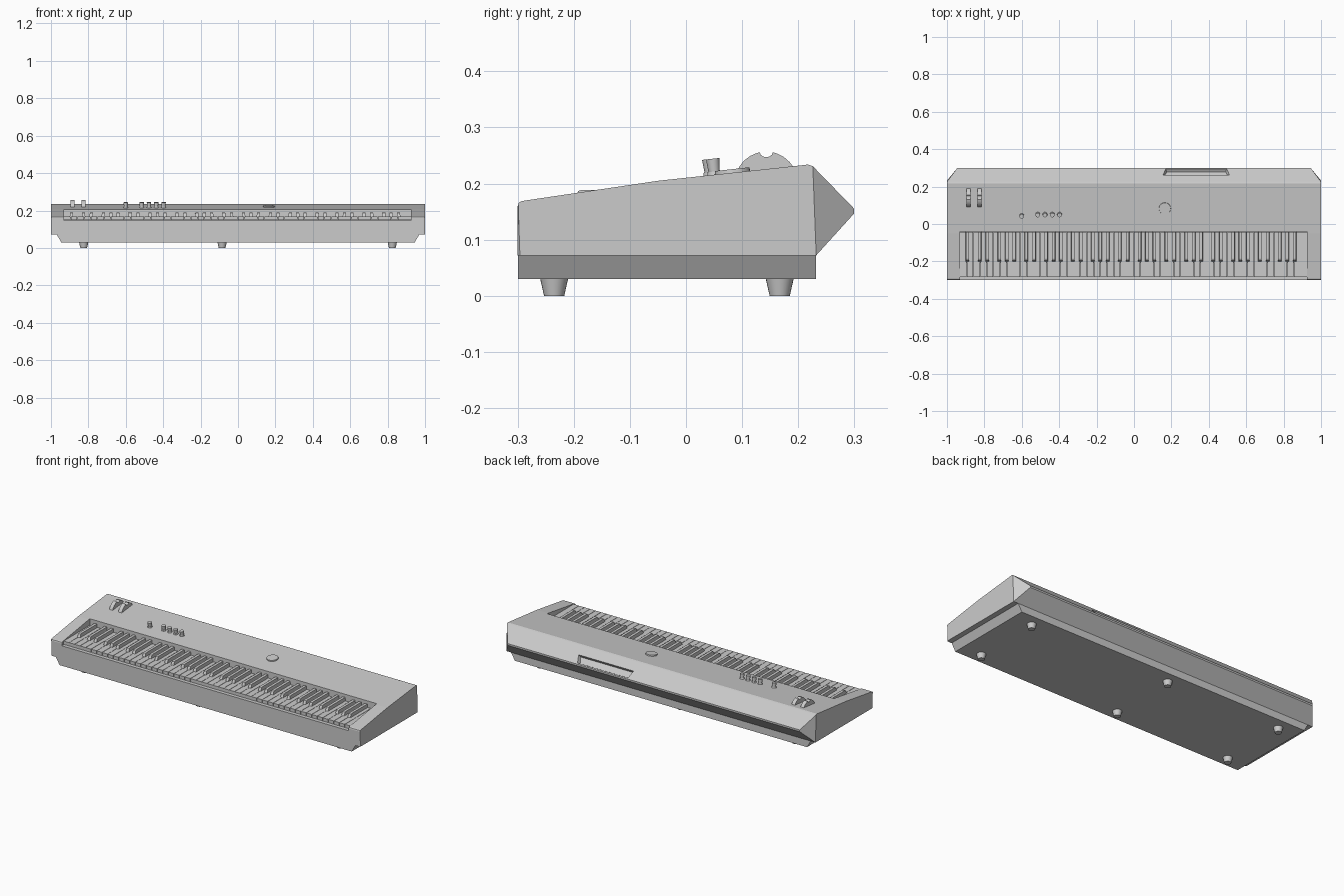
import bpy, bmesh, math
from mathutils import Matrix, Vector

if "Cube" in bpy.data.objects:
    bpy.data.objects.remove(bpy.data.objects["Cube"])

SLOPE = math.atan2(0.030, 0.27)      # tilt of the control panel


def panel_z(y):
    return 0.205 + (y + 0.05) * 0.030 / 0.27


def finish(name, bm, smooth=False):
    bmesh.ops.recalc_face_normals(bm, faces=bm.faces)
    me = bpy.data.meshes.new(name)
    bm.to_mesh(me)
    bm.free()
    ob = bpy.data.objects.new(name, me)
    bpy.context.collection.objects.link(ob)
    if smooth:
        bpy.ops.object.select_all(action='DESELECT')
        ob.select_set(True)
        bpy.context.view_layer.objects.active = ob
        bpy.ops.object.shade_smooth_by_angle(angle=math.radians(35))
    return ob


def add_prism(bm, pts, x0, x1, insets=None):
    """Extrude a y-z outline along x; insets pull single points inwards."""
    ins = insets or [0] * len(pts)
    a = [bm.verts.new((x0 + i, y, z)) for (y, z), i in zip(pts, ins)]
    b = [bm.verts.new((x1 - i, y, z)) for (y, z), i in zip(pts, ins)]
    n = len(pts)
    for i in range(n):
        j = (i + 1) % n
        bm.faces.new((a[i], a[j], b[j], b[i]))
    return a, b


def capped_prism(bm, pts, x0, x1, insets=None):
    a, b = add_prism(bm, pts, x0, x1, insets)
    bm.faces.new(a)
    bm.faces.new(b[::-1])


def add_box(bm, x0, x1, y0, y1, z0, z1):
    capped_prism(bm, [(y0, z0), (y1, z0), (y1, z1), (y0, z1)], x0, x1)


def add_cone(bm, loc, r1, r2, h, tilt=0, seg=24):
    m = Matrix.Translation(loc) @ Matrix.Rotation(tilt, 4, 'X') @ Matrix.Translation((0, 0, h / 2))
    bmesh.ops.create_cone(bm, cap_ends=True, segments=seg, radius1=r1, radius2=r2, depth=h, matrix=m)


# upper case: wedge profile with a pointed back that narrows at the ends
bm = bmesh.new()
outline = [(-0.300, 0.072), (-0.300, 0.160), (-0.298, 0.166), (-0.292, 0.169), (-0.05, 0.205),
           (0.205, 0.2325), (0.217, 0.234), (0.226, 0.231), (0.299, 0.156), (0.299, 0.146), (0.232, 0.072)]
insets = [0.010, 0.010, 0.009, 0.006, 0, 0, 0, 0, 0.055, 0.055, 0]
corner = [(-0.289, 0.072), (-0.297, 0.072)]
insets = [0.0] * 8 + [0.055, 0.055, 0.0]
a, b = add_prism(bm, outline, -1, 1, insets)
for side in (a, b):
    bm.faces.new(side[:8] + side[10:])
    bm.faces.new(side[7:])
front = [e for e in bm.edges if all(v.co.y < -0.2999 for v in e.verts)
         and abs(e.verts[0].co.x - e.verts[1].co.x) < 1e-6]
bmesh.ops.bevel(bm, geom=front, offset=0.008, segments=3, affect='EDGES', profile=0.5)
case = finish("upper_case", bm)

# cutters: key bed opening and rear carry handle pocket
bm = bmesh.new()
add_box(bm, -0.93, 0.926, -0.34, -0.04, 0.147, 0.30)
bed_cut = finish("key_bed_cutter", bm)
bm = bmesh.new()
capped_prism(bm, [(0.274, 0.210), (0.313, 0.171), (0.278, 0.152), (0.254, 0.178)],
             0.150, 0.515, [-0.003, 0.013, 0.025, 0.012])
handle_cut = finish("handle_pocket_cutter", bm)
bpy.context.view_layer.objects.active = case
for cut in (bed_cut, handle_cut):
    cut.hide_render = True
    mod = case.modifiers.new("cut", 'BOOLEAN')
    mod.operation = 'DIFFERENCE'
    mod.solver = 'EXACT'
    mod.object = cut
    bpy.ops.object.modifier_apply(modifier=mod.name)
    bpy.data.objects.remove(cut)

# lower case: tray with sloping ends
bm = bmesh.new()
ends = [(-0.945, 0.030), (0.945, 0.030), (0.970, 0.073), (-0.970, 0.073)]
f = [bm.verts.new((x, -0.299, z)) for x, z in ends]
k = [bm.verts.new((x, 0.232, z)) for x, z in ends]
bm.faces.new(f)
bm.faces.new(k[::-1])
for i in range(4):
    j = (i + 1) % 4
    bm.faces.new((f[i], f[j], k[j], k[i]))
finish("lower_case", bm)

# keys: 52 white and 36 black, starting on the note A
pitch = (0.926 + 0.93) / 52
white, black = bmesh.new(), bmesh.new()
for i in range(52):
    x = -0.93 + i * pitch
    add_box(white, x + 0.001, x + pitch - 0.001, -0.284, -0.042, 0.150, 0.169)
    if i < 51 and i % 7 in (0, 2, 3, 5, 6):
        shift = {2: -0.003, 3: 0.003, 5: -0.004, 6: 0, 0: 0.004}[i % 7]
        c = x + pitch + shift
        capped_prism(black, [(-0.205, 0.160), (-0.042, 0.160), (-0.042, 0.189),
                             (-0.185, 0.189), (-0.192, 0.187)],
                     c - 0.010, c + 0.010, [0, 0, 0.002, 0.002, 0.002])
finish("white_keys", white)
finish("black_keys", black)

# pitch and modulation wheels, each with a thumb notch
bm = bmesh.new()
cy, cz, r = 0.143, 0.201, 0.056
pts = []
for i in range(37):
    t = math.radians(102 + i * 336 / 36)
    pts.append((cy + r * math.cos(t), cz + r * math.sin(t)))
for i in range(1, 6):
    t = math.radians(-i * 30)
    pts.append((cy + 0.0115 * math.cos(t), cz + r - 0.001 + 0.009 * math.sin(t)))
for x in (-0.885, -0.827):
    capped_prism(bm, pts, x - 0.011, x + 0.011)
finish("control_wheels", bm, True)

# panel knobs, standing square to the slope
bm = bmesh.new()
for x, y in [(-0.60, 0.047)] + [(-0.515 + 0.039 * i, 0.054) for i in range(4)]:
    base = Vector((x, y - 0.003, panel_z(y) - 0.003))
    add_cone(bm, base, 0.0135, 0.0115, 0.008, SLOPE)
    add_cone(bm, base, 0.0095, 0.0120, 0.031, SLOPE)
finish("knobs", bm, True)

# round data dial
bm = bmesh.new()
add_cone(bm, (0.165, 0.083, panel_z(0.083) - 0.002), 0.032, 0.031, 0.008, SLOPE, 32)
finish("data_dial", bm, True)

# six tapered feet
bm = bmesh.new()
for x in (-0.825, -0.085, 0.825):
    for y in (-0.235, 0.167):
        add_cone(bm, (x, y, 0), 0.018, 0.025, 0.031)
finish("feet", bm, True)
